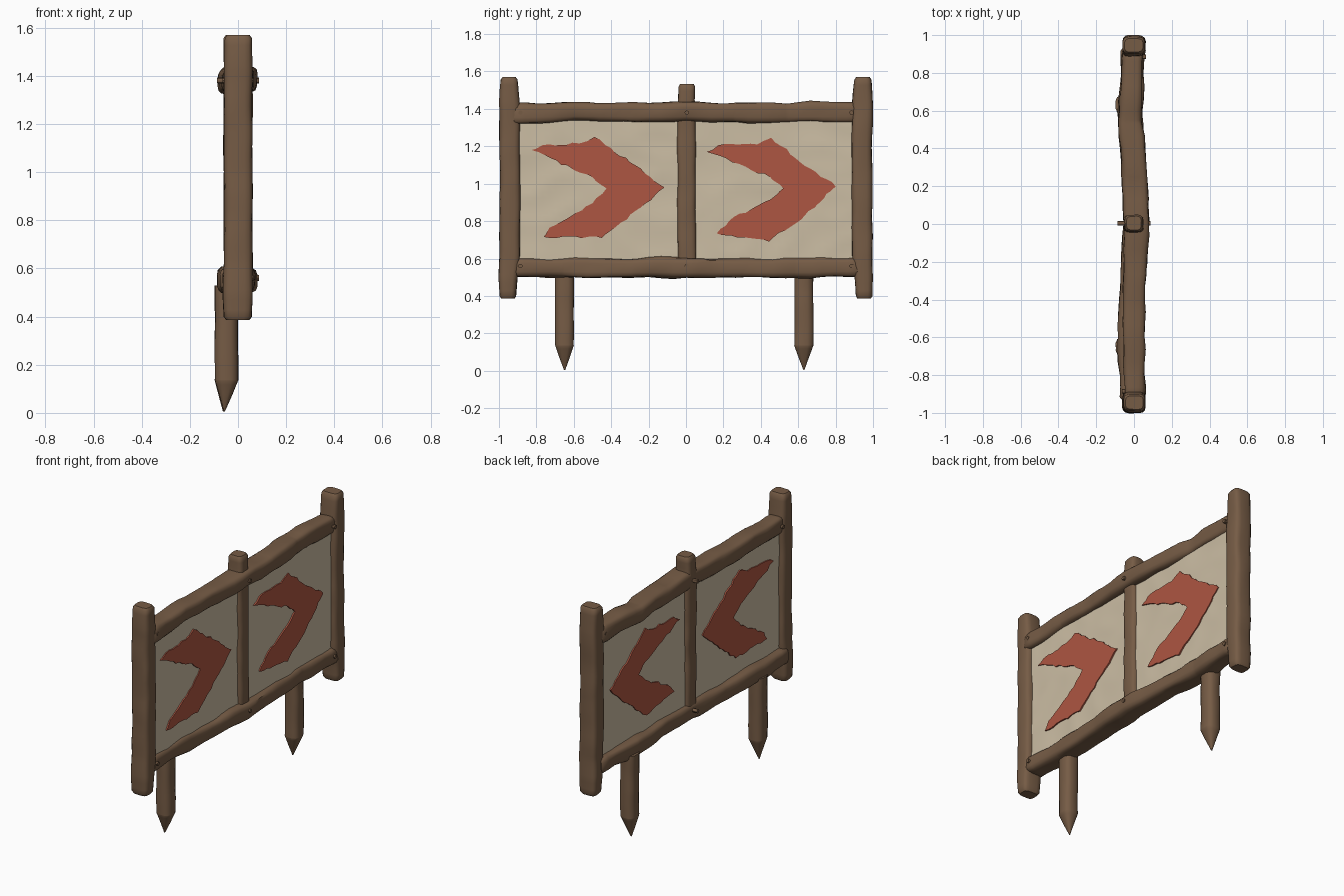
import bpy, bmesh, math, random
from mathutils import Vector, noise

if "Cube" in bpy.data.objects:
    bpy.data.objects.remove(bpy.data.objects["Cube"])

random.seed(4)


def material(name, rgb):
    m = bpy.data.materials.new(name)
    m.diffuse_color = (*rgb, 1)
    m.use_nodes = True
    m.node_tree.nodes["Principled BSDF"].inputs["Base Color"].default_value = m.diffuse_color
    return m


WOOD = material("brown wood", (0.180, 0.106, 0.060))
HIDE = material("cream hide", (0.600, 0.510, 0.370))
RED = material("red paint", (0.420, 0.093, 0.054))


def finish(name, bm, mat, angle=45):
    bmesh.ops.recalc_face_normals(bm, faces=bm.faces)
    me = bpy.data.meshes.new(name)
    bm.to_mesh(me)
    bm.free()
    ob = bpy.data.objects.new(name, me)
    bpy.context.collection.objects.link(ob)
    me.materials.append(mat)
    bpy.ops.object.select_all(action='DESELECT')
    ob.select_set(True)
    bpy.context.view_layer.objects.active = ob
    bpy.ops.object.shade_smooth_by_angle(angle=math.radians(angle))
    return ob


def log(name, keys, along_y=False, rough=0.006, rings=28, sides=16, power=0.5, ends=0.014):
    """Worn beam. keys: (position along axis, x centre, side centre, x half, side half)."""
    bm = bmesh.new()
    t0, t1 = keys[0][0], keys[-1][0]
    stops = {t0, t0 + ends, t1 - ends, t1} | {k[0] for k in keys}
    stops |= {t0 + (t1 - t0) * i / rings for i in range(1, rings)}
    loops = []
    for t in sorted(stops):
        for a, b in zip(keys, keys[1:]):
            if a[0] <= t <= b[0]:
                f = (t - a[0]) / (b[0] - a[0])
                cx, cs, hx, hs = [p + (q - p) * f for p, q in zip(a[1:], b[1:])]
                break
        if t in (t0, t1) and ends:
            hx, hs = hx * 0.82, hs * 0.82
        ring = []
        for i in range(sides):
            an = 2 * math.pi * (i + 0.5) / sides
            c, s = math.cos(an), math.sin(an)
            x = cx + hx * math.copysign(abs(c) ** power, c)
            v = cs + hs * math.copysign(abs(s) ** power, s)
            n = noise.noise(Vector((c * 0.7 + cx * 9, s * 0.7 + cs * 5, t * 7))) * rough
            x, v = x + n * c, v + n * s
            ring.append(bm.verts.new((x, t, v) if along_y else (x, v, t)))
        loops.append(ring)
    for a, b in zip(loops, loops[1:]):
        for i in range(sides):
            j = (i + 1) % sides
            bm.faces.new((a[i], a[j], b[j], b[i]))
    bm.faces.new(loops[0])
    bm.faces.new(loops[-1])
    return finish(name, bm, WOOD)


# End posts, narrowed above and below the rails
for label, s in (("left", -1), ("right", 1)):
    log(label + "_end_post", [
        (0.385, 0, 0.953 * s, 0.056, 0.043), (0.49, 0, 0.950 * s, 0.06, 0.049),
        (0.62, 0, 0.942 * s, 0.059, 0.055), (1.0, 0, 0.941 * s, 0.06, 0.055),
        (1.42, 0, 0.943 * s, 0.06, 0.056), (1.57, 0, 0.946 * s, 0.058, 0.044)])

# Centre post
log("centre_post", [(0.52, 0, 0.005, 0.052, 0.05), (1.36, 0, 0.003, 0.052, 0.052),
                    (1.45, 0, 0.002, 0.05, 0.046), (1.532, 0, 0.002, 0.048, 0.045)])

# Bowed rails
log("top_rail", [
    (-0.93, 0, 1.378, 0.055, 0.054), (-0.6, 0.0, 1.382, 0.06, 0.052),
    (-0.3, 0.003, 1.380, 0.062, 0.052), (0.0, 0.013, 1.382, 0.066, 0.054),
    (0.25, 0.003, 1.381, 0.065, 0.052), (0.55, -0.018, 1.380, 0.064, 0.054),
    (0.93, -0.004, 1.382, 0.055, 0.055)], True, 0.014)
log("bottom_rail", [
    (-0.93, -0.01, 0.552, 0.06, 0.052), (-0.65, -0.022, 0.552, 0.066, 0.053),
    (-0.3, -0.005, 0.55, 0.064, 0.053), (0.0, 0.010, 0.55, 0.068, 0.054),
    (0.3, -0.005, 0.55, 0.064, 0.052), (0.58, -0.022, 0.55, 0.066, 0.054),
    (0.93, -0.005, 0.556, 0.058, 0.052)], True, 0.014)

# Pointed ground stakes, fixed behind the bottom rail
for label, y in (("left", -0.65), ("right", 0.63)):
    log(label + "_stake", [
        (0.005, -0.058, y, 0.003, 0.003), (0.07, -0.053, y, 0.026, 0.028),
        (0.135, -0.048, y, 0.049, 0.051), (0.53, -0.049, y, 0.049, 0.051)],
        rough=0.004, sides=12, power=0.7, ends=0)

# Small pegs at the joints
for y, reach in ((-0.885, 0.064), (0.004, 0.087), (0.885, 0.064)):
    for z in (1.38, 0.56):
        bm = bmesh.new()
        bmesh.ops.create_cone(bm, cap_ends=True, segments=8, radius1=0.012,
                              radius2=0.012, depth=reach * 2)
        for v in bm.verts:
            v.co = Vector((v.co.z, v.co.x + y, v.co.y + z))
        finish("joint_peg", bm, WOOD)


# Stretched hide panels, gently wrinkled inward
def panel(name, y0, y1, z0, z1):
    bm = bmesh.new()
    bmesh.ops.create_cube(bm, size=1)
    for v in bm.verts:
        v.co = Vector((v.co.x * 0.06, y0 + (v.co.y + 0.5) * (y1 - y0),
                       z0 + (v.co.z + 0.5) * (z1 - z0)))
    edges = [e for e in bm.edges if abs(e.verts[0].co.x - e.verts[1].co.x) < 0.01]
    bmesh.ops.subdivide_edges(bm, edges=edges, cuts=24, use_grid_fill=True)
    for v in bm.verts:
        n = abs(noise.noise(Vector((v.co.x * 30, v.co.y * 4, v.co.z * 5))))
        v.co.x -= math.copysign(min(n, 0.6) * 0.010, v.co.x)
    return finish(name, bm, HIDE)


panel("left_hide_panel", -0.91, -0.02, 0.58, 1.36)
panel("right_hide_panel", 0.02, 0.91, 0.58, 1.36)

# Ragged painted chevrons, on both faces of each panel
CHEVRONS = {
    "left": [(-0.825, 1.18), (-0.77, 1.205), (-0.57, 1.215), (-0.49, 1.25), (-0.30, 1.115),
             (-0.115, 0.98), (-0.27, 0.855), (-0.45, 0.71), (-0.76, 0.715), (-0.73, 0.765),
             (-0.50, 0.895), (-0.425, 0.975), (-0.50, 1.035)],
    "right": [(0.11, 1.17), (0.17, 1.205), (0.38, 1.21), (0.455, 1.245), (0.61, 1.115),
              (0.80, 0.985), (0.685, 0.87), (0.53, 0.75), (0.445, 0.69), (0.165, 0.735),
              (0.23, 0.80), (0.45, 0.915), (0.52, 0.975), (0.45, 1.035)]}


def chevron(name, outline, side):
    ragged = []
    for (ay, az), (by, bz) in zip(outline, outline[1:] + outline[:1]):
        n = max(1, round(math.hypot(by - ay, bz - az) / 0.035))
        for i in range(n):
            j = 0.007 if i else 0
            ragged.append((ay + (by - ay) * i / n + random.uniform(-j, j),
                           az + (bz - az) * i / n + random.uniform(-j, j)))
    bm = bmesh.new()
    face = bm.faces.new([bm.verts.new((side * 0.0265, y, z)) for y, z in ragged])
    grown = bmesh.ops.extrude_face_region(bm, geom=[face])["geom"]
    for v in grown:
        if isinstance(v, bmesh.types.BMVert):
            v.co.x += side * 0.009
    bmesh.ops.triangulate(bm, faces=[f for f in bm.faces if len(f.verts) > 4])
    return finish(name, bm, RED, 30)


for label, outline in CHEVRONS.items():
    chevron(label + "_chevron_front", outline, 1)
    chevron(label + "_chevron_back", outline, -1)
